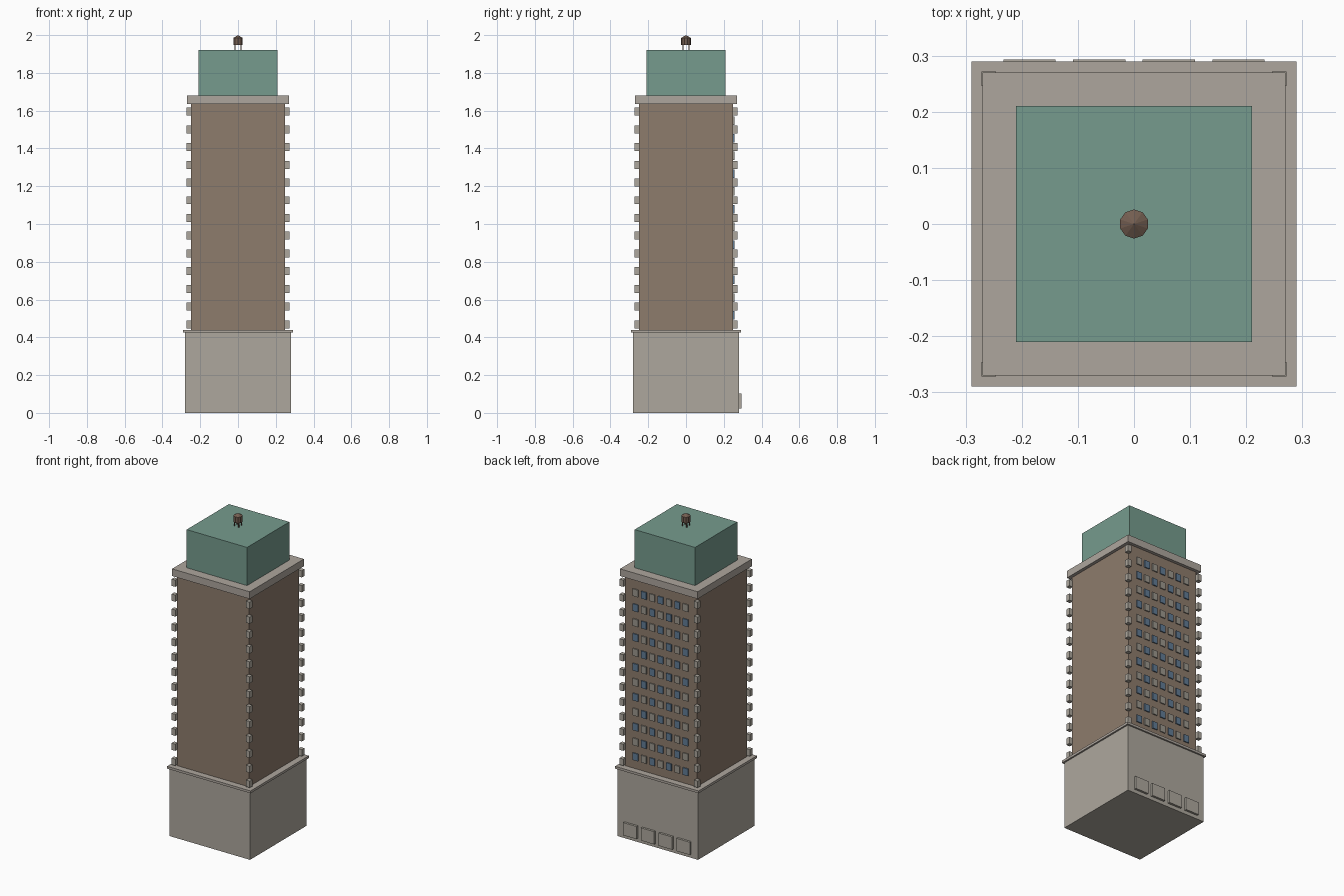
import bpy, bmesh, math
from mathutils import Matrix, Vector

cube = bpy.data.objects.get("Cube")
if cube:
    bpy.data.objects.remove(cube, do_unlink=True)


def material(name, rgb):
    m = bpy.data.materials.new(name)
    m.use_nodes = True
    m.diffuse_color = (*rgb, 1)
    m.node_tree.nodes["Principled BSDF"].inputs["Base Color"].default_value = (*rgb, 1)
    return m


stone = material("pale stone", (0.42, 0.39, 0.34))
trim = material("trim stone", (0.42, 0.38, 0.34))
brick = material("brown brick", (0.27, 0.2, 0.15))
copper = material("green copper", (0.18, 0.33, 0.27))
glass = material("blue glass", (0.12, 0.2, 0.3))
blind = material("grey blind", (0.33, 0.31, 0.27))
wood = material("dark wood", (0.17, 0.11, 0.08))


def finish(name, bm, *mats):
    mesh = bpy.data.meshes.new(name)
    bm.to_mesh(mesh)
    bm.free()
    for m in mats:
        mesh.materials.append(m)
    ob = bpy.data.objects.new(name, mesh)
    bpy.context.collection.objects.link(ob)
    return ob


def add_box(bm, centre, size, index=0):
    made = bmesh.ops.create_cube(
        bm, size=1, matrix=Matrix.Translation(centre) @ Matrix.Diagonal((*size, 1)))
    for f in {f for v in made["verts"] for f in v.link_faces}:
        f.material_index = index


def block(name, half, z0, z1, mat):
    bm = bmesh.new()
    add_box(bm, Vector((0, 0, (z0 + z1) / 2)), (2 * half, 2 * half, z1 - z0))
    return finish(name, bm, mat)


# Stacked tower volumes
block("base", 0.28, 0, 0.425, stone)
block("base_ledge", 0.29, 0.425, 0.44, trim)
block("shaft", 0.25, 0.44, 1.635, brick)
block("cornice", 0.27, 1.635, 1.68, trim)
block("crown", 0.21, 1.68, 1.92, copper)

# Corner stones up the four edges
bm = bmesh.new()
for level in range(13):
    for sx in (-1, 1):
        for sy in (-1, 1):
            add_box(bm, Vector((sx * 0.259, sy * 0.259, 0.469 + level * 0.0938)),
                    (0.026, 0.026, 0.042))
finish("corner_stones", bm, stone)

# Rear windows, alternating glass and blinds
bm = bmesh.new()
for row in range(12):
    for col in range(7):
        add_box(bm, Vector(((col - 3) * 0.058, 0.252, 0.516 + row * 0.0938)),
                (0.036, 0.009, 0.045), (row + col) % 2)
finish("rear_windows", bm, glass, blind)

# Rear entrance panels
bm = bmesh.new()
for i in range(4):
    add_box(bm, Vector(((i - 1.5) * 0.124, 0.286, 0.063)), (0.093, 0.015, 0.08))
finish("rear_doors", bm, stone)

# Rooftop water tank on legs, with a low conical lid
bm = bmesh.new()
for z, depth, top in ((1.966, 0.038, 0.026), (1.9925, 0.015, 0)):
    bmesh.ops.create_cone(bm, cap_ends=True, segments=10, radius1=0.026, radius2=top,
                          depth=depth, matrix=Matrix.Translation((0, 0, z)))
for k in range(4):
    a = math.radians(45 + 90 * k)
    add_box(bm, Vector((0.021 * math.cos(a), 0.021 * math.sin(a), 1.934)),
            (0.005, 0.005, 0.03))
finish("water_tank", bm, wood)
